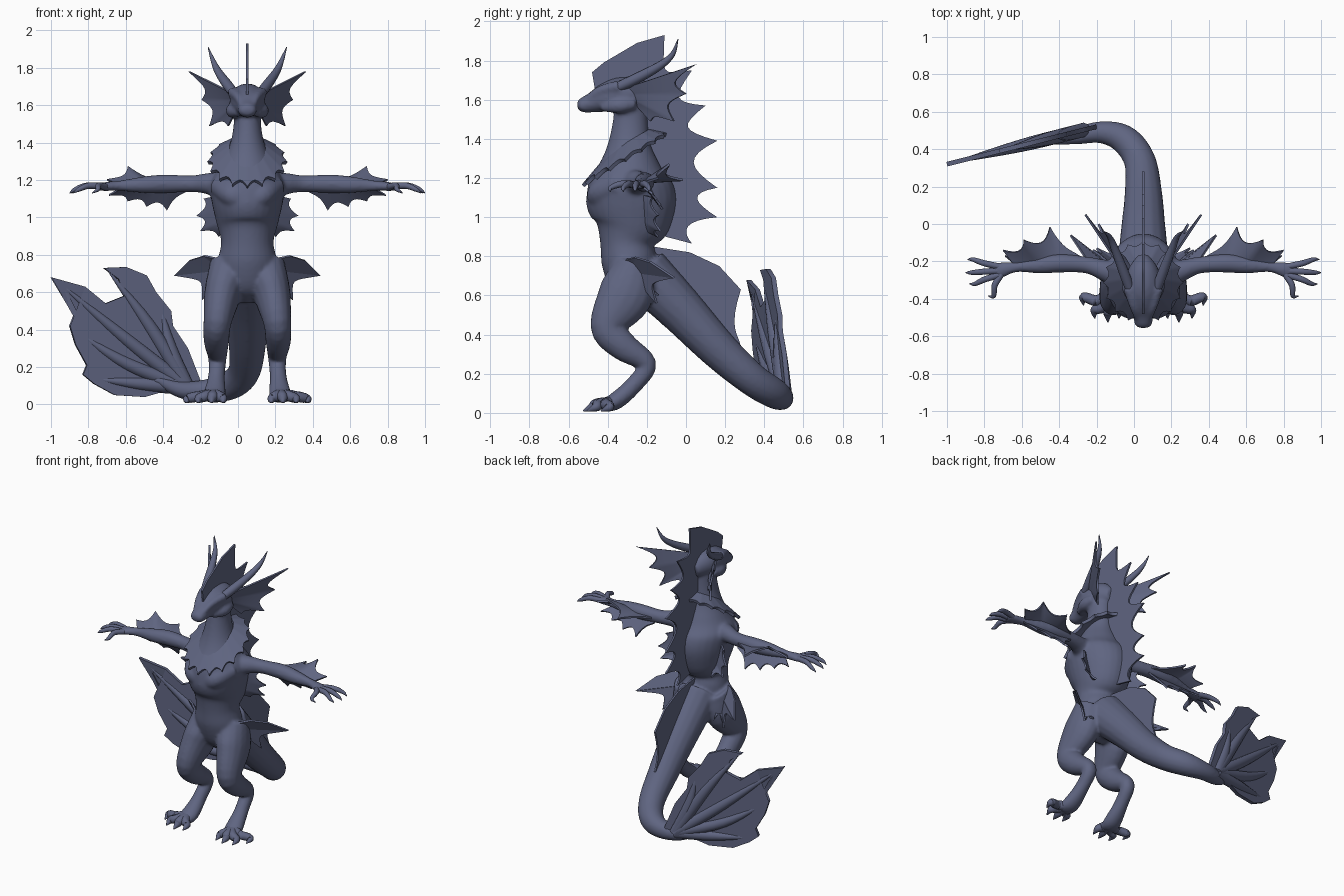
import bpy, bmesh, math
from mathutils import Vector

default_cube = bpy.data.objects.get("Cube")
if default_cube:
    bpy.data.objects.remove(default_cube, do_unlink=True)

CENTRE_X = 0.05
X_AXIS, Z_AXIS = Vector((1, 0, 0)), Vector((0, 0, 1))

slate = bpy.data.materials.new("slate_blue_skin")
slate.use_nodes = True
slate.diffuse_color = (.115, .13, .22, 1)
slate.node_tree.nodes["Principled BSDF"].inputs["Base Color"].default_value = slate.diffuse_color


def spline(points, steps):
    """Catmull-Rom samples through x, y, z and two radii."""
    points = [Vector((*p, p[-1])[:5]) for p in points]
    padded = [points[0] * 2 - points[1]] + points + [points[-1] * 2 - points[-2]]
    samples = []
    for a, b, c, d in zip(padded, padded[1:], padded[2:], padded[3:]):
        for i in range(steps):
            t = i / steps
            samples.append(b + (c - a) * (t / 2) + (a * 2 - b * 5 + c * 4 - d) * (t * t / 2)
                           + (b * 3 - a - c * 3 + d) * (t ** 3 / 2))
    return samples + [points[-1]]


def loft(bm, points, axis=X_AXIS, sides=16, steps=5, flip=1):
    """Closed tube; each point is x, y, z, radius along axis[, other radius]."""
    samples = spline(points, steps)
    centres = [Vector((p[0] * flip, p[1], p[2])) for p in samples]
    rings = []
    for i, (p, c) in enumerate(zip(samples, centres)):
        tangent = (centres[min(i + 1, len(centres) - 1)] - centres[max(i - 1, 0)]).normalized()
        along = (axis - tangent * axis.dot(tangent)).normalized()
        across = tangent.cross(along)
        wide, deep = max(p[3], .002), max(p[4], .002)
        rings.append([bm.verts.new(c + along * wide * math.cos(a) + across * deep * math.sin(a))
                      for a in (math.tau * k / sides for k in range(sides))])
    for lower, upper in zip(rings, rings[1:]):
        for k in range(sides):
            n = (k + 1) % sides
            bm.faces.new((lower[k], lower[n], upper[n], upper[k]))
    bm.faces.new(rings[0][::-1])
    bm.faces.new(rings[-1])


def finish(name, bm, mirror=False, thickness=0):
    """Turn a bmesh into an object with its material and modifiers."""
    bmesh.ops.recalc_face_normals(bm, faces=bm.faces[:])
    mesh = bpy.data.meshes.new(name)
    bm.to_mesh(mesh)
    bm.free()
    mesh.materials.append(slate)
    obj = bpy.data.objects.new(name, mesh)
    obj.location.x = CENTRE_X
    bpy.context.scene.collection.objects.link(obj)
    if thickness:
        solid = obj.modifiers.new("Thickness", 'SOLIDIFY')
        solid.thickness, solid.offset = thickness, 0
    if mirror:
        obj.modifiers.new("Mirror", 'MIRROR')
    return obj


def tubes(name, paths, mirror=True, axis=Z_AXIS):
    bm = bmesh.new()
    for path in paths:
        loft(bm, path, axis, sides=10)
    finish(name, bm, mirror)


def webbed(name, roots, tips, sag=.3, mirror=True, thickness=.012, steps=8, rows=5):
    """Membrane between spines, its free edge scalloped inward by sag."""
    bm = bmesh.new()
    roots = roots if len(roots) == len(tips) else [roots[0]] * len(tips)
    columns = []
    for i in range((len(tips) - 1) * steps + 1):
        k = min(i // steps, len(tips) - 2)
        t = i / steps - k
        root = Vector(roots[k]).lerp(Vector(roots[k + 1]), t)
        tip = Vector(tips[k]).lerp(Vector(tips[k + 1]), t)
        reach = 1 - sag * 4 * t * (1 - t)
        columns.append([bm.verts.new(root.lerp(tip, reach * r / rows)) for r in range(rows + 1)])
    for a, b in zip(columns, columns[1:]):
        for r in range(rows):
            bm.faces.new((a[r], b[r], b[r + 1], a[r + 1]))
    bmesh.ops.remove_doubles(bm, verts=bm.verts[:], dist=.0005)
    finish(name, bm, mirror, thickness)


def midline(pairs):
    return [(0, y, z) for y, z in pairs]


# Body: torso, neck, head, tail and limbs fused into one skin
body = bmesh.new()
loft(body, [(0, y, z, wide, deep) for y, z, wide, deep in (
    (-.24, .55, .05, .05), (-.26, .64, .14, .12), (-.29, .77, .155, .14), (-.3, .87, .14, .14),
    (-.28, .97, .165, .2), (-.28, 1.08, .19, .23), (-.29, 1.18, .2, .21), (-.29, 1.27, .15, .155),
    (-.29, 1.37, .1, .11), (-.285, 1.48, .075, .09), (-.28, 1.61, .07, .08))], sides=28)
loft(body, [(0, y, z, wide, deep) for y, z, wide, deep in (
    (-.17, 1.6, .03, .04), (-.24, 1.62, .08, .085), (-.33, 1.63, .095, .085),
    (-.41, 1.61, .08, .075), (-.48, 1.585, .055, .052), (-.535, 1.57, .048, .036),
    (-.555, 1.565, .025, .015))], sides=20)
loft(body, [(0, -.22, .72, .14), (0, -.03, .53, .12), (0, .17, .32, .1), (-.02, .34, .17, .085),
            (-.1, .45, .1, .078), (-.22, .49, .075, .06), (-.36, .47, .08, .045),
            (-.5, .44, .14, .02)], Z_AXIS, steps=8)
for side in (1, -1):
    # leg, arm, chest muscle, brow ridge, cheek
    loft(body, [(.09, -.26, .75, .11), (.13, -.31, .6, .1, .14), (.16, -.4, .44, .075, .09),
                (.165, -.32, .34, .068, .075), (.16, -.2, .25, .05), (.165, -.26, .15, .045),
                (.175, -.36, .06, .06, .045), (.19, -.43, .04, .06, .03)], flip=side)
    loft(body, [(.1, -.28, 1.16, .09), (.2, -.25, 1.18, .06), (.3, -.22, 1.18, .045),
                (.44, -.21, 1.18, .05), (.55, -.22, 1.175, .045), (.68, -.23, 1.17, .028),
                (.76, -.245, 1.165, .024, .042), (.81, -.25, 1.16, .015, .035)], Z_AXIS, flip=side)
    loft(body, [(.02, -.45, 1.08, .04), (.08, -.44, 1.12, .065), (.15, -.34, 1.17, .06)],
         Z_AXIS, flip=side)
    loft(body, [(.03, -.51, 1.6, .015), (.05, -.44, 1.645, .025), (.08, -.34, 1.67, .03)],
         Z_AXIS, flip=side)
    loft(body, [(.05, -.43, 1.56, .02), (.075, -.34, 1.57, .04), (.07, -.26, 1.58, .03)],
         Z_AXIS, flip=side)
skin = finish("body", body)
remesh = skin.modifiers.new("Fuse", 'REMESH')
remesh.mode, remesh.voxel_size = 'VOXEL', .01
soften = skin.modifiers.new("Soften", 'SMOOTH')
soften.factor, soften.iterations = .5, 7

# Horns, fingers and toes
tubes("horns", [[(.06, -.38, 1.65, .025), (.1, -.27, 1.7, .028), (.15, -.14, 1.77, .022),
                 (.18, -.07, 1.83, .014), (.21, -.04, 1.91, .002)]])
tubes("fingers", [[(.76, y, 1.165, .018), ((.76 + tip_x) / 2, (y + tip_y) / 2, 1.17, .017),
                   (tip_x - .03, tip_y, 1.15, .012), (tip_x, tip_y, 1.13, .002)]
                  for y, tip_x, tip_y in ((-.27, .93, -.32), (-.25, .95, -.26),
                                          (-.23, .94, -.19), (-.27, .83, -.385))])
tubes("toes", [[(.18, -.38, .05, .035), ((.18 + x) / 2, (y - .4) / 2, .045, .03),
                (x, y + .03, .03, .024), (x, y - .015, .01, .003)]
               for x, y in ((.13, -.49), (.19, -.51), (.26, -.49), (.32, -.42))], axis=X_AXIS)

# Dorsal crest from brow to lower back
webbed("head_crest", midline([(-.46, 1.62), (-.4, 1.65), (-.3, 1.66), (-.22, 1.62)]),
       midline([(-.48, 1.74), (-.42, 1.79), (-.25, 1.89), (-.11, 1.93)]), sag=0, mirror=False)
webbed("back_crest",
       midline([(-.22, 1.62), (-.22, 1.58), (-.21, 1.48), (-.2, 1.38), (-.15, 1.2), (-.1, 1.06),
                (-.18, .92)]),
       midline([(-.11, 1.93), (.03, 1.75), (.1, 1.57), (.16, 1.39), (.16, 1.15), (.16, 1.0),
                (.03, .865)]), sag=.36, mirror=False)

# Fin along the top of the tail
webbed("tail_crest", midline([(-.2, .75), (-.05, .6), (.08, .48), (.14, .4)]),
       midline([(-.17, .85), (.02, .82), (.17, .75), (.28, .63)]), sag=0, mirror=False)
webbed("tail_crest_rear", midline([(.14, .4), (.25, .28)]),
       midline([(.28, .63), (.28, .34)]), sag=.35, mirror=False)

# Ear fins
webbed("ear_fins", [(.07, -.31, 1.66), (.07, -.28, 1.63), (.07, -.26, 1.6), (.06, -.25, 1.57)],
       [(.31, .05, 1.78), (.24, 0, 1.63), (.2, -.06, 1.49), (.1, -.18, 1.49)], sag=.25)

# Ruff around the neck, a ring of points sloping down to the chest
ring = [math.tau * k / 16 for k in range(17)]
webbed("neck_ruff",
       [(.09 * math.sin(a), -.29 - .1 * math.cos(a), 1.38 - .06 * math.cos(a)) for a in ring],
       [(.21 * math.sin(a), -.31 - .215 * math.cos(a), 1.29 - .13 * math.cos(a)) for a in ring],
       sag=.18, mirror=False, thickness=.02)

# Arm fins: one swept back, one hanging below
webbed("arm_back_fins",
       [(.33, -.21, 1.18), (.44, -.21, 1.18), (.55, -.22, 1.18), (.68, -.23, 1.17)],
       [(.34, -.17, 1.18), (.5, -.015, 1.19), (.64, -.085, 1.27), (.75, -.14, 1.2)])
webbed("arm_lower_fins",
       [(.33, -.21, 1.17), (.42, -.21, 1.16), (.5, -.21, 1.16), (.58, -.22, 1.16),
        (.67, -.23, 1.16)],
       [(.33, -.18, 1.14), (.43, -.12, 1.04), (.54, -.13, 1.06), (.64, -.15, 1.09),
        (.74, -.17, 1.12)])

# Flank fins and hip fins
webbed("flank_fins", [(.15, -.24, 1.12), (.15, -.22, 1.04), (.13, -.22, .98), (.12, -.22, .94)],
       [(.23, -.17, 1.1), (.27, -.14, 1.01), (.25, -.13, .93), (.15, -.14, .9)])
hip_root = [(.13, -.28, .72)]
webbed("hip_fins", hip_root,
       [(.16, -.32, .78), (.23, -.26, .795), (.31, -.18, .77), (.39, -.06, .69)], sag=0)
webbed("hip_fins_rear", hip_root, [(.39, -.06, .69), (.24, -.15, .56), (.17, -.14, .6)], sag=.35)


# Tail fluke: a leaning leaf-shaped plate with raised ribs
def on_fluke(x, z):
    return (x - CENTRE_X, .32 + .25 * (x + 1), z)


outline = [(-.2, .12), (-.27, .3), (-.35, .42), (-.36, .5), (-.44, .6), (-.49, .69), (-.6, .735),
           (-.72, .73), (-.64, .67), (-.61, .58), (-.62, .46), (-.71, .54), (-.82, .63),
           (-1, .68), (-.91, .59), (-.85, .47), (-.82, .37), (-.9, .42), (-.87, .32),
           (-.81, .21), (-.83, .16), (-.77, .11), (-.66, .05), (-.5, .04), (-.36, .08), (-.22, .04)]
leaf = bmesh.new()
leaf.faces.new([leaf.verts.new(on_fluke(x, z)) for x, z in outline])
bmesh.ops.triangulate(leaf, faces=leaf.faces[:])
finish("tail_fluke", leaf, thickness=.025)
tubes("tail_fluke_ribs",
      [[(*on_fluke(-.27, .09), .04), (*on_fluke(mid_x, mid_z), .035), (*on_fluke(x, z), .004)]
       for mid_x, mid_z, x, z in ((-.36, .3, -.42, .55), (-.48, .43, -.7, .725),
                                  (-.6, .35, -.98, .67), (-.6, .22, -.88, .4),
                                  (-.52, .11, -.8, .14))], mirror=False)

# Bake modifiers and shade smooth, keeping thin rims sharp
bpy.ops.object.select_all(action='DESELECT')
for obj in bpy.context.scene.objects:
    if obj.type == 'MESH' and slate.name in obj.data.materials:
        obj.select_set(True)
        bpy.context.view_layer.objects.active = obj
bpy.ops.object.convert(target='MESH')
bpy.ops.object.shade_smooth_by_angle(angle=math.radians(45))
